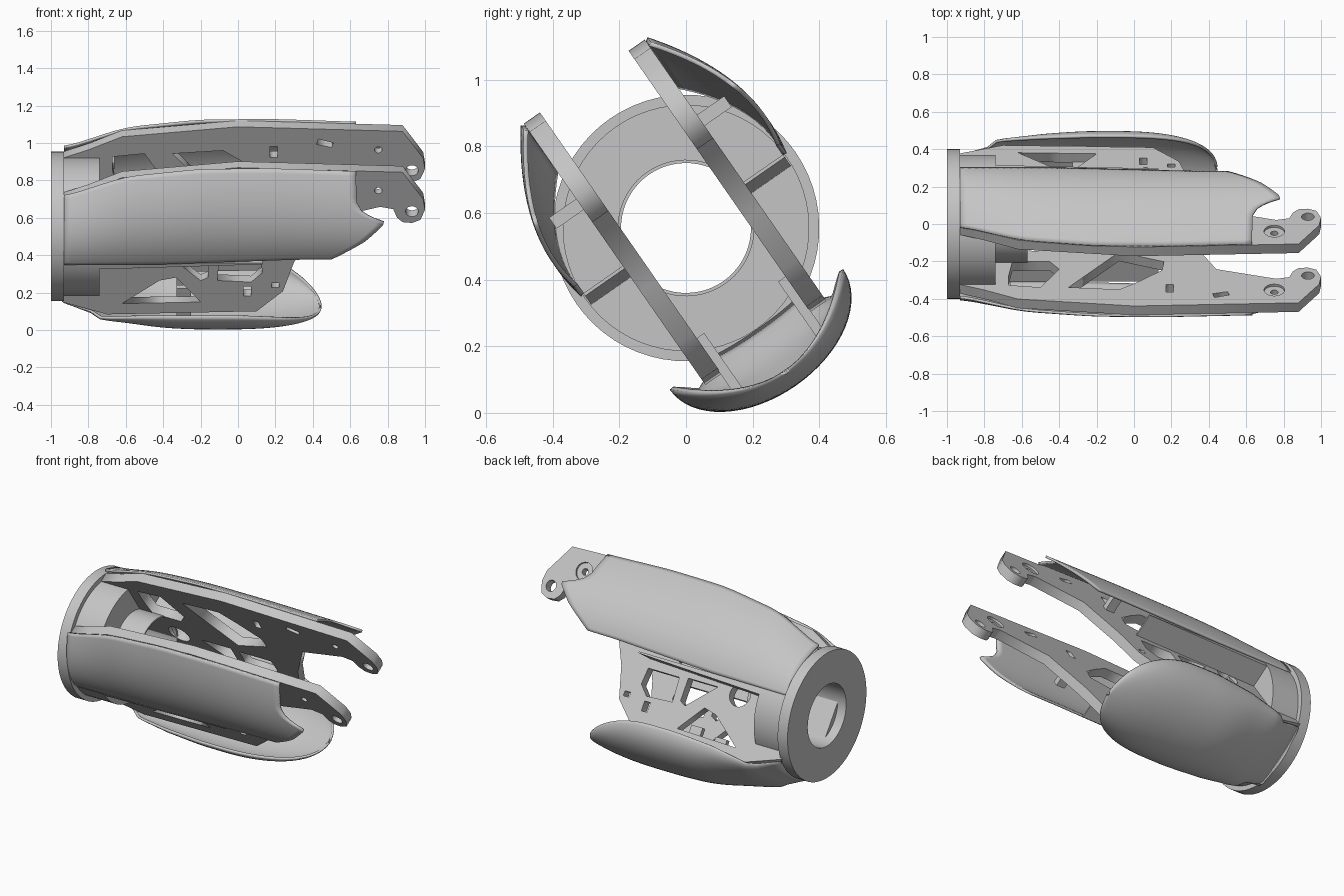
import bpy, bmesh, math
from mathutils import Matrix

if "Cube" in bpy.data.objects:
    bpy.data.objects.remove(bpy.data.objects["Cube"])

TILT = math.radians(34.8)
FRAME = Matrix.Translation((0, 0, .555)) @ Matrix.Rotation(TILT, 4, 'X')

grey = bpy.data.materials.new("light_grey")
grey.use_nodes = True
grey.diffuse_color = (.56, .56, .56, 1)
grey.node_tree.nodes["Principled BSDF"].inputs["Base Color"].default_value = grey.diffuse_color


def finish(obj, smooth=False):
    obj.data.materials.append(grey)
    bpy.context.view_layer.update()
    if smooth:
        bpy.ops.object.select_all(action='DESELECT')
        obj.select_set(True)
        bpy.context.view_layer.objects.active = obj
        bpy.ops.object.shade_smooth_by_angle(angle=math.radians(35))
    return obj


def from_bmesh(name, bm, smooth=False):
    bmesh.ops.recalc_face_normals(bm, faces=bm.faces)
    mesh = bpy.data.meshes.new(name)
    bm.to_mesh(mesh)
    bm.free()
    obj = bpy.data.objects.new(name, mesh)
    bpy.context.collection.objects.link(obj)
    obj.matrix_world = FRAME
    return finish(obj, smooth)


def lerp(table, x):
    for (a, p), (b, q) in zip(table, table[1:]):
        if x <= b:
            f = max(0, (x - a) / (b - a))
            return p + (q - p) * f
    return table[-1][1]


def smooth_lerp(table, x, r=.08):
    return sum(lerp(table, x + r * k / 3) for k in range(-3, 4)) / 7


def box(name, xs, ys, zs, taper=0):
    # taper lifts the lower edge of the free end
    bm = bmesh.new()
    bmesh.ops.create_cube(bm, size=1)
    for v in bm.verts:
        lift = taper if v.co.x > 0 and v.co.z < 0 else 0
        for i, (lo, hi) in enumerate((xs, ys, zs)):
            v.co[i] = lo if v.co[i] < 0 else hi
        v.co.z += lift
    return from_bmesh(name, bm)


def circle(x, z, r, n=24):
    return [(x + r * math.cos(2 * math.pi * i / n), z + r * math.sin(2 * math.pi * i / n))
            for i in range(n)]


def rect(x, z, w, h):
    return [(x - w, z - h), (x + w, z - h), (x + w, z + h), (x - w, z + h)]


def plate(name, loops, y, half):
    # filled flat curve with holes, extruded and stood upright
    cu = bpy.data.curves.new(name, 'CURVE')
    cu.dimensions, cu.fill_mode, cu.extrude = '2D', 'BOTH', half
    for loop in loops:
        sp = cu.splines.new('POLY')
        sp.points.add(len(loop) - 1)
        for p, (x, z) in zip(sp.points, loop):
            p.co = (x, z, 0, 1)
        sp.use_cyclic_u = True
    tmp = bpy.data.objects.new(name + "_curve", cu)
    bpy.context.collection.objects.link(tmp)
    bpy.context.view_layer.update()
    mesh = bpy.data.meshes.new_from_object(tmp.evaluated_get(bpy.context.evaluated_depsgraph_get()))
    bpy.data.objects.remove(tmp)
    obj = bpy.data.objects.new(name, mesh)
    bpy.context.collection.objects.link(obj)
    obj.matrix_world = FRAME @ Matrix.Translation((0, y, 0)) @ Matrix.Rotation(math.pi / 2, 4, 'X')
    finish(obj)


def shell(name, fn, nu, nv, thick):
    # grid surface turned into a thin closed skin
    bm = bmesh.new()
    g = [[bm.verts.new(fn(i / nu, j / nv)) for j in range(nv + 1)] for i in range(nu + 1)]
    for i in range(nu):
        for j in range(nv):
            bm.faces.new((g[i][j], g[i + 1][j], g[i + 1][j + 1], g[i][j + 1]))
    obj = from_bmesh(name, bm, True)
    mod = obj.modifiers.new("thickness", 'SOLIDIFY')
    mod.thickness, mod.offset = thick, 0


def tube(name, x0, x1, outer, inner):
    bm = bmesh.new()
    n = 64
    rings = []
    for x, r in ((x0, outer), (x1, outer), (x1, inner), (x0, inner)):
        rings.append([bm.verts.new((x, p, q)) for p, q in circle(0, 0, r, n)])
    for k in range(4):
        a, b = rings[k], rings[(k + 1) % 4]
        for i in range(n):
            j = (i + 1) % n
            bm.faces.new((a[i], a[j], b[j], b[i]))
    from_bmesh(name, bm, True)


# Mounting ring, the collar behind it and the short inner sleeve
tube("end_ring", -1, -.93, .4, .195)
tube("ring_collar", -.93, -.74, .37, .195)
tube("inner_sleeve", -.74, -.57, .205, .195)

# Side plates: outline, truss windows and fastener holes
OUTLINE = [(-.94, .33), (-.8, .385), (-.62, .47), (0, .535), (.88, .505), (.99, .33), (1, .26),
           (.975, .195), (.93, .175), (.88, .18), (.85, .21), (.83, .265), (.76, .28), (.44, .19),
           (.3, -.08), (.24, -.27), (.1, -.4), (-.7, -.42), (-.94, -.34)]
WINDOWS = [
    [(-.67, .25), (-.65, .12), (-.45, .12), (-.4, .19), (-.5, .36), (-.67, .34)],
    [(-.35, .36), (-.08, .03), (.16, .12), (.15, .2), (.02, .31), (-.08, .38)],
    [(-.62, -.35), (-.42, -.2), (-.33, -.18), (-.2, -.34)],
    [(-.11, -.2), (-.1, -.05), (.12, -.05), (.13, -.15), (.07, -.21)],
    [(-.37, -.04), (-.2, -.2), (-.16, -.18), (-.16, -.04)],
    circle(-.53, -.05, .07),
    rect(.05, -.27, .02, .03), rect(.2, -.23, .02, .015), rect(.19, .37, .02, .035),
    [(.42, .42), (.5, .4), (.51, .43), (.43, .455)],
    circle(.93, .25, .034)]
for s, side in ((1, "left"), (-1, "right")):
    mid = s * .1915
    plate(side + "_side_plate", [OUTLINE] + WINDOWS + [circle(.75, .385, .02)], mid - .007, .0225)
    plate(side + "_plate_recess_layer", [OUTLINE] + WINDOWS + [circle(.75, .385, .055)], mid + .0225, .007)

# Curved side covers, with a hooked free end
COVER_END = [(0, .63), (.28, .635), (.36, .66), (.43, .71), (.47, .78), (.51, .78), (.72, .68), (1, .5)]
COVER_TOP = [(-.93, .35), (-.6, .48), (-.2, .53), (.2, .533), (.63, .515)]
COVER_BULGE = [(-.93, .4), (-.4, .425), (.8, .425)]
COVER_BASE = [(-.93, .012), (-.4, .015), (.3, .045), (.8, .05)]
for s, side in ((1, "left"), (-1, "right")):
    def cover(u, t):
        x = -.93 + u * (lerp(COVER_END, t) + .93)
        a, b, c = (1 - t) ** 2, 2 * t * (1 - t), t * t
        top = smooth_lerp(COVER_TOP, x)
        return (x, s * (a * .226 + b * lerp(COVER_BULGE, x) + c * .37),
                (a + b * .5) * top + c * lerp(COVER_BASE, x))
    shell(side + "_side_cover", cover, 40, 25, .014)
    # Shelf and standoffs that carry the cover
    box(side + "_cover_shelf", (-.85, .13), sorted((s * .22, s * .365)), (-.03, .015), .035)
    for x in (-.72, .2):
        box(side + "_cover_standoff", (x, x + .06), sorted((s * .22, s * .32)), (.22, .26))
    # Bracket from the plate down into the bottom cover
    box(side + "_bottom_bracket", (-.33, -.25), sorted((s * .135, s * .165)), (-.5, -.29))

# Bottom cover: rounded bowl with an elliptical nose, narrowing toward the ring
WIDTH = [(-.93, .2), (-.77, .21), (-.73, .25), (-.5, .29), (-.25, .31), (.44, .31)]
DEPTH = [(-.93, -.36), (-.84, -.43), (-.74, -.48), (-.4, -.56), (-.2, -.57), (.44, -.57)]
RIM = [(-.93, -.35), (-.74, -.42), (-.5, -.385), (-.25, -.37), (.44, -.37)]


def bowl(u, t):
    x = -.93 + 1.37 * math.sin(u * math.pi / 2)
    ang = (t - .5) * math.pi
    nose = max(0, (x + .1) / .54)
    half = lerp(WIDTH, x) * math.sqrt(max(.001, 1 - nose ** 2.2))
    rim = lerp(RIM, x) - .15 * nose ** 2.2
    low = smooth_lerp(DEPTH, x) + .045 * nose ** 3
    return (x, half * math.sin(ang), rim + (low - rim) * math.cos(ang))


shell("bottom_cover", bowl, 44, 32, .014)
